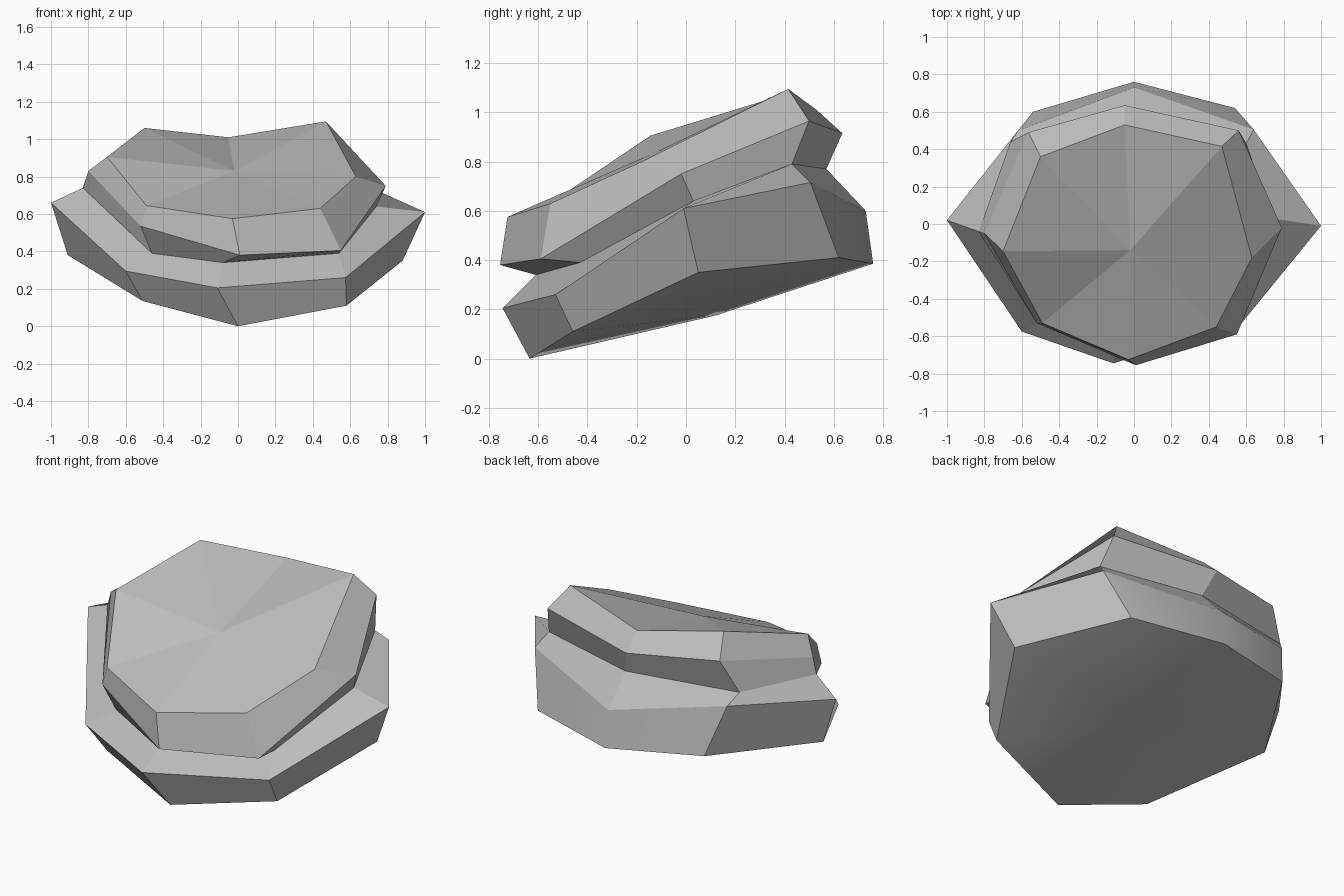
import bpy, bmesh, math

if "Cube" in bpy.data.objects:
    bpy.data.objects.remove(bpy.data.objects["Cube"])

# Eight-sided cross-sections, bottom to top, each running
# front, front right, right, back right, back, back left, left, front left
RINGS = [
    # underside rim
    [(0, -.635, 0), (.58, -.46, .11), (.88, .05, .35), (.54, .62, .41),
     (0, .76, .385), (-.54, .60, .42), (-.91, .01, .38), (-.51, -.50, .135)],
    # lower slab shoulder
    [(-.11, -.745, .205), (.575, -.53, .26), (1, -.01, .61), (.64, .505, .715),
     (0, .73, .60), (-.62, .50, .70), (-1, .02, .66), (-.60, -.575, .295)],
    # waist between the slabs
    [(-.08, -.61, .34), (.54, -.43, .39), (.74, .03, .64), (.60, .43, .79),
     (0, .57, .77), (-.66, .44, .77), (-.83, -.04, .74), (-.46, -.49, .39)],
    # upper slab widest line
    [(.01, -.755, .38), (.55, -.59, .405), (.79, -.02, .75), (.56, .50, .965),
     (-.05, .635, .915), (-.565, .49, .95), (-.80, -.05, .83), (-.52, -.53, .535)],
    # top rim
    [(-.03, -.725, .575), (.44, -.55, .63), (.63, -.18, .80), (.47, .415, .1 + .995),
     (-.05, .53, 1.01), (-.50, .36, 1.06), (-.70, -.145, .905), (-.49, -.53, .645)],
]
BOTTOM_CENTRE = (.02, .12, .175)
TOP_CENTRE = (-.02, -.14, .83)

stone = bpy.data.materials.new("grey stone")
stone.diffuse_color = (.5, .5, .5, 1)
stone.use_nodes = True
stone.node_tree.nodes["Principled BSDF"].inputs["Base Color"].default_value = stone.diffuse_color

# Loft the rings and fan both ends
bm = bmesh.new()
rings = [[bm.verts.new(p) for p in ring] for ring in RINGS]
bottom, top = bm.verts.new(BOTTOM_CENTRE), bm.verts.new(TOP_CENTRE)
smooth_faces = []
for i in range(8):
    j = (i + 1) % 8
    smooth_faces.append(bm.faces.new((bottom, rings[0][j], rings[0][i])))
    for level, (a, b) in enumerate(zip(rings, rings[1:])):
        face = bm.faces.new((a[i], a[j], b[j], b[i]))
        if level == 0:
            smooth_faces.append(face)
    bm.faces.new((top, rings[-1][i], rings[-1][j]))

# Worn lower slab is smooth except at hard corners; the rest is faceted
for face in smooth_faces:
    face.smooth = True
bm.normal_update()
for edge in bm.edges:
    edge.smooth = edge.calc_face_angle(0) < math.radians(35)

mesh = bpy.data.meshes.new("layered_rock")
bm.to_mesh(mesh)
bm.free()
mesh.materials.append(stone)
rock = bpy.data.objects.new("layered_rock", mesh)
bpy.context.collection.objects.link(rock)
